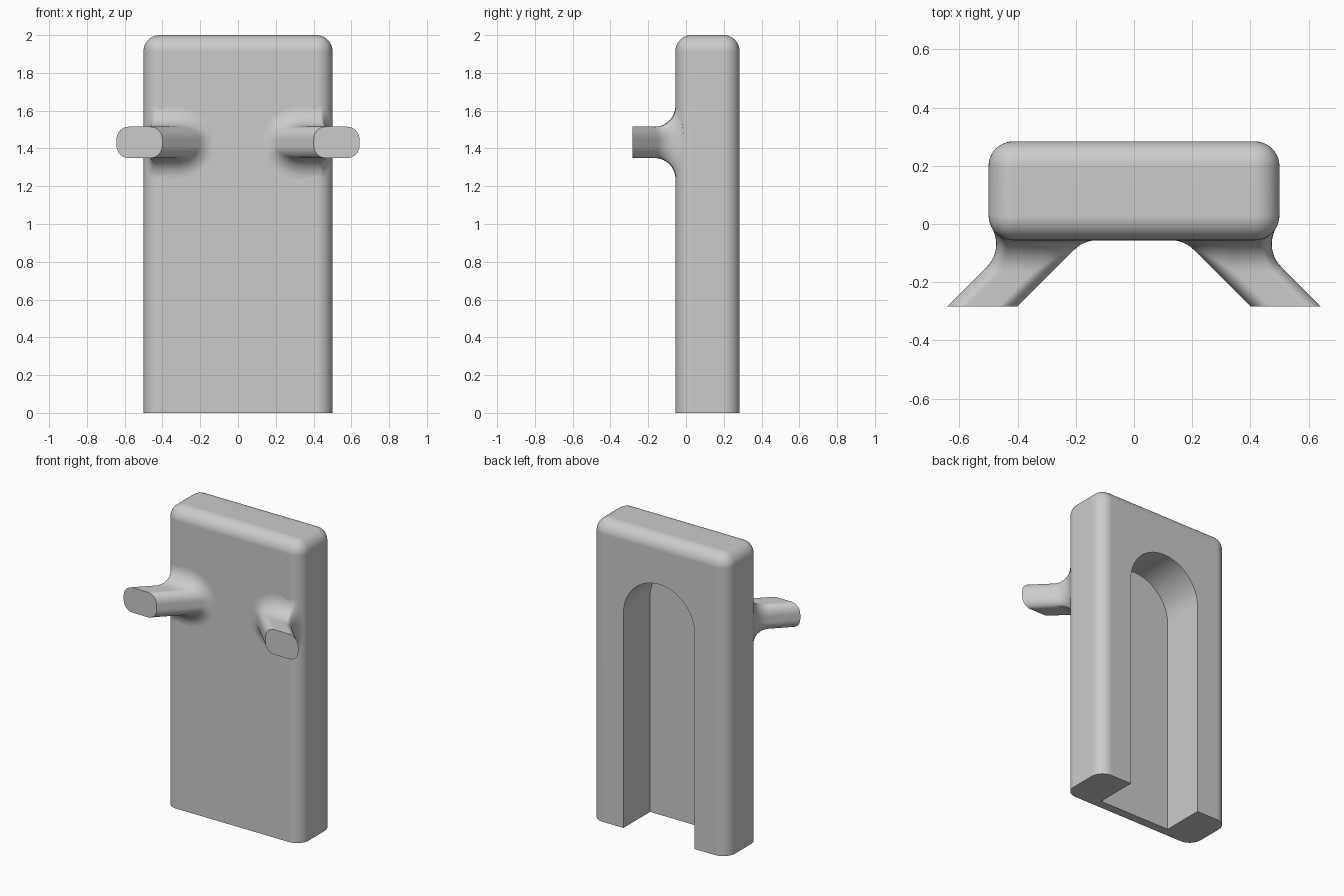
import bpy, bmesh, math
from mathutils import Vector

if "Cube" in bpy.data.objects:
    bpy.data.objects.remove(bpy.data.objects["Cube"])

HALF_W, BACK, FRONT, HEIGHT = 0.5, 0.284, -0.056, 2.0
EDGE_R = 0.085
SLOT_R, SLOT_SPRING, SLOT_DEPTH = 0.262, 1.43, 0.28
FILLET_R = 0.11

grey = bpy.data.materials.new("plain grey")
grey.use_nodes = True
grey.diffuse_color = (0.6, 0.6, 0.6, 1)
grey.node_tree.nodes["Principled BSDF"].inputs["Base Color"].default_value = (0.6, 0.6, 0.6, 1)


def make_object(name, bm):
    bmesh.ops.recalc_face_normals(bm, faces=bm.faces)
    mesh = bpy.data.meshes.new(name)
    bm.to_mesh(mesh)
    bm.free()
    mesh.materials.append(grey)
    obj = bpy.data.objects.new(name, mesh)
    bpy.context.collection.objects.link(obj)
    return obj


def select_only(obj):
    bpy.ops.object.select_all(action='DESELECT')
    obj.select_set(True)
    bpy.context.view_layer.objects.active = obj


def smooth(obj):
    select_only(obj)
    bpy.ops.object.shade_smooth_by_angle(angle=math.radians(30))
    weighted = obj.modifiers.new("weighted normals", 'WEIGHTED_NORMAL')
    weighted.keep_sharp = True


def extrude_profile(name, points, vector):
    bm = bmesh.new()
    face = bm.faces.new([bm.verts.new(p) for p in points])
    ext = bmesh.ops.extrude_face_region(bm, geom=[face])
    moved = [v for v in ext["geom"] if isinstance(v, bmesh.types.BMVert)]
    bmesh.ops.translate(bm, verts=moved, vec=vector)
    if not face.is_valid or len(face.link_faces if hasattr(face, "link_faces") else []) == 0:
        bmesh.ops.holes_fill(bm, edges=bm.edges)
    return make_object(name, bm)


# Body: slab with every edge rounded except around the flat bottom
bm = bmesh.new()
bmesh.ops.create_cube(bm, size=1)
for v in bm.verts:
    v.co = (v.co.x * 2 * HALF_W,
            (FRONT + BACK) / 2 + v.co.y * (BACK - FRONT),
            (v.co.z + 0.5) * HEIGHT)
rounded = [e for e in bm.edges if max(v.co.z for v in e.verts) > 1]
bmesh.ops.bevel(bm, geom=rounded, offset=EDGE_R, segments=10, profile=0.5, affect='EDGES')
body = make_object("body", bm)

# Arched slot in the back, open at the bottom
arch = [Vector((SLOT_R * math.cos(a), BACK - SLOT_DEPTH, SLOT_SPRING + SLOT_R * math.sin(a)))
        for a in (math.pi * i / 40 for i in range(41))]
arch += [Vector((s * SLOT_R, BACK - SLOT_DEPTH, -0.2)) for s in (-1, 1)]
cutter = extrude_profile("slot_cutter", arch, Vector((0, 0.5, 0)))
cutter.hide_render = True
cut = body.modifiers.new("slot", 'BOOLEAN')
cut.operation, cut.solver, cut.object = 'DIFFERENCE', 'EXACT', cutter
select_only(body)
bpy.ops.object.modifier_apply(modifier="slot")
bpy.data.objects.remove(cutter)
smooth(body)


def from_core(p):
    """Vector to p from the body's core, which lies EDGE_R below its surface."""
    x = max(EDGE_R - HALF_W, min(HALF_W - EDGE_R, p.x))
    y = max(FRONT + EDGE_R, min(BACK - EDGE_R, p.y))
    return Vector((p.x - x, p.y - y, 0))


def tip_profile():
    """Rounded rectangle of the arm tip as (point, outline normal) pairs."""
    r, cx, cz, hx, hz = 0.065, 0.522, 1.432, 0.121, 0.083
    for k, (sx, sz) in enumerate([(1, 1), (-1, 1), (-1, -1), (1, -1)]):
        for i in range(9):
            a = math.pi / 2 * (k + i / 8)
            n = Vector((math.cos(a), 0, math.sin(a)))
            yield Vector((cx + sx * (hx - r), -0.284, cz + sz * (hz - r))) + n * r, n


def arm_line(tip, outline_normal):
    """One line along the arm: tip, rolling-ball fillet, then sunk into the body."""
    inward = Vector((-1, 1, 0)).normalized()
    tangent = Vector((-outline_normal.z, 0, outline_normal.x))
    normal = tangent.cross(inward).normalized()
    if normal.dot(outline_normal) < 0:
        normal.negate()
    near, far = 0.0, 0.45
    for _ in range(40):
        mid = (near + far) / 2
        centre = tip + normal * FILLET_R + inward * mid
        if from_core(centre).length > EDGE_R + FILLET_R:
            near = mid
        else:
            far = mid
    to_body = -from_core(centre).normalized()
    arc = [centre + FILLET_R * (-normal).slerp(to_body, i / 10) for i in range(11)]
    return [tip] + arc + [arc[-1] + to_body * 0.02]


# Arms: splayed pegs blended into the front
for name, side in (("left_arm", 1), ("right_arm", -1)):
    bm = bmesh.new()
    lines = [[bm.verts.new((p.x * side, p.y, p.z)) for p in arm_line(t, n)]
             for t, n in tip_profile()]
    for a, b in zip(lines, lines[1:] + lines[:1]):
        for i in range(len(a) - 1):
            bm.faces.new((a[i], b[i], b[i + 1], a[i + 1]))
    bm.faces.new([line[0] for line in lines])
    bm.faces.new([line[-1] for line in lines])
    smooth(make_object(name, bm))
